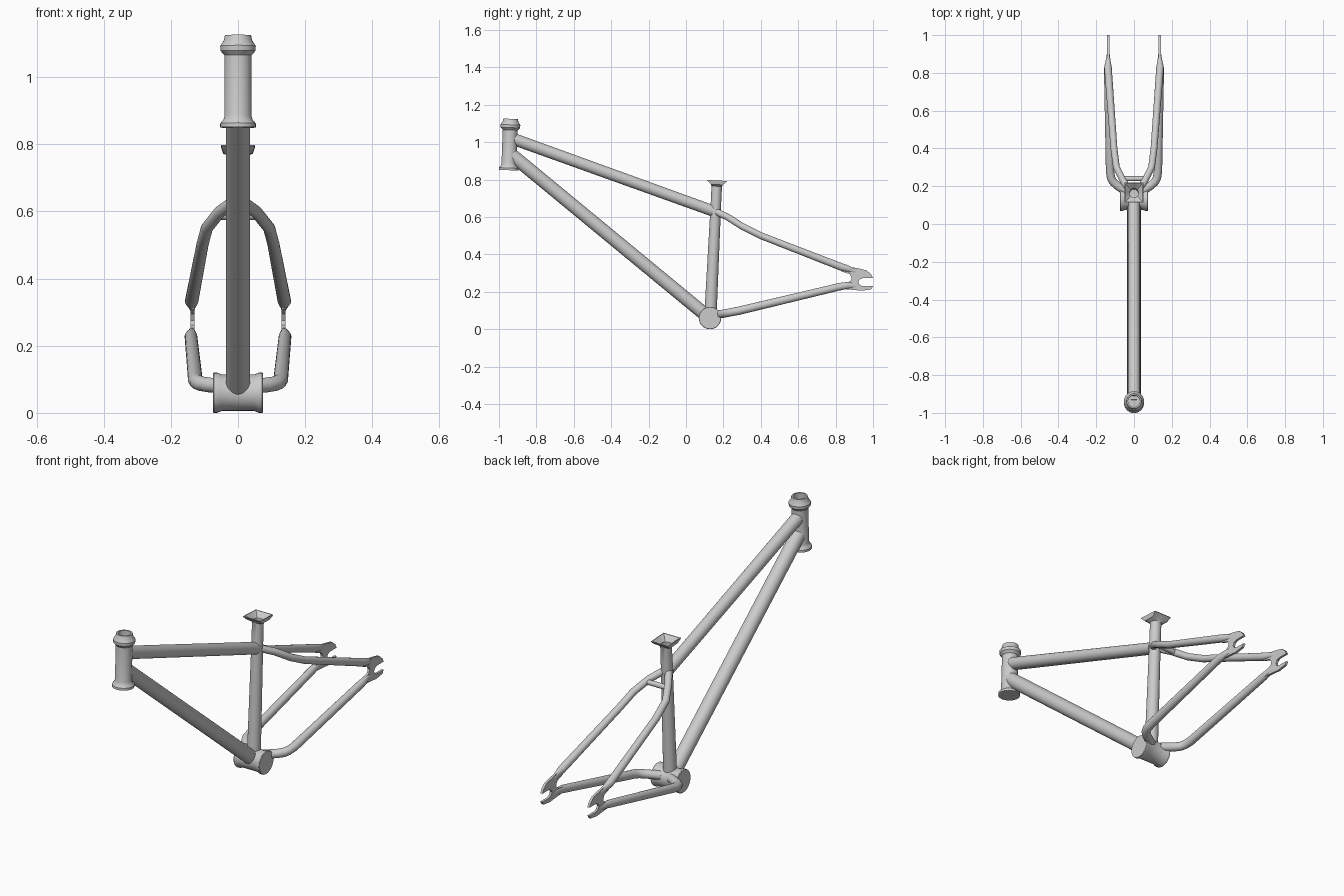
import bpy, bmesh
from math import sin, cos, pi, radians
from mathutils import Vector, Matrix

if "Cube" in bpy.data.objects:
    bpy.data.objects.remove(bpy.data.objects["Cube"])

N = 32


def finish(name, bm):
    bmesh.ops.remove_doubles(bm, verts=bm.verts, dist=1e-5)
    bmesh.ops.recalc_face_normals(bm, faces=bm.faces)
    me = bpy.data.meshes.new(name)
    bm.to_mesh(me)
    bm.free()
    ob = bpy.data.objects.new(name, me)
    bpy.context.collection.objects.link(ob)
    bpy.ops.object.select_all(action='DESELECT')
    ob.select_set(True)
    bpy.context.view_layer.objects.active = ob
    bpy.ops.object.shade_smooth_by_angle(angle=radians(32))
    return ob


def loft(name, rings):
    """Skin a list of point rings and cap both ends."""
    bm = bmesh.new()
    loops = [[bm.verts.new(p) for p in r] for r in rings]
    for a, b in zip(loops, loops[1:]):
        for i in range(len(a)):
            j = (i + 1) % len(a)
            bm.faces.new((a[i], a[j], b[j], b[i]))
    bm.faces.new(loops[0])
    bm.faces.new(loops[-1])
    return finish(name, bm)


def lathe(name, profile, mat):
    return loft(name, [[mat @ Vector((r * cos(2 * pi * i / N), r * sin(2 * pi * i / N), z))
                        for i in range(N)] for r, z in profile])


def tube(name, path, n=24):
    """Sweep an ellipse along (point, side radius, up radius)."""
    pts = [Vector(p) for p, _, _ in path]
    rings = []
    for k, (p, rs, ru) in enumerate(path):
        t = Vector((0, 0, 0))
        if k > 0:
            t += (pts[k] - pts[k - 1]).normalized()
        if k < len(pts) - 1:
            t += (pts[k + 1] - pts[k]).normalized()
        t.normalize()
        side = t.cross(Vector((0, 0, 1))).normalized()
        up = side.cross(t)
        rings.append([pts[k] + side * rs * cos(2 * pi * i / n) + up * ru * sin(2 * pi * i / n)
                      for i in range(n)])
    return loft(name, rings)


# Head tube with flared cups and an open top
tilt = Matrix.Rotation(radians(-2.2), 4, 'X')
lathe("head_tube", [(.053, 0), (.053, .012), (.043, .024), (.04, .035), (.04, .215), (.052, .228),
                    (.053, .243), (.042, .26), (.039, .275), (.031, .275), (.031, .2)],
      Matrix.Translation((0, -.948, .85)) @ tilt)

# Main triangle
tube("top_tube", [((0, -.94, 1.023), .032, .032), ((0, .145, .632), .03, .03)], N)
tube("down_tube", [((0, -.935, .934), .036, .036), ((0, .125, .06), .036, .036)], N)

# Bottom bracket shell along x
lathe("bottom_bracket", [(.058, -.075), (.06, -.072), (.06, -.062), (.054, -.048),
                         (.054, .048), (.06, .062), (.06, .072), (.058, .075)],
      Matrix.Translation((0, .128, .06)) @ Matrix.Rotation(pi / 2, 4, 'Y'))

# Seat tube flaring into a square funnel collar
seat = Matrix.Translation((0, .13, .06)) @ Matrix.Rotation(radians(-2.8), 4, 'X')


def seat_ring(z, hx, hy, square):
    out = []
    for i in range(N):
        c, s = cos(2 * pi * i / N), sin(2 * pi * i / N)
        k = 1 / max(abs(c), abs(s)) if square else 1
        out.append(seat @ Vector((hx * c * k, hy * s * k, z)))
    return out


loft("seat_tube", [seat_ring(*r) for r in [
    (0, .033, .033, 0), (.62, .028, .028, 0), (.705, .028, .028, 0), (.714, .044, .032, 1),
    (.733, .05, .053, 1), (.736, .05, .053, 1), (.736, .046, .049, 1),
    (.712, .024, .024, 0), (.6, .024, .024, 0)]])

# Rear dropout outline in (y, z)
drop = [(.83, .342), (.917, .326), (.965, .315), (.99, .294), (1, .273), (.945, .273),
        (.928, .266), (.921, .251), (.928, .237), (.945, .23), (1, .23), (.99, .213),
        (.94, .206), (.875, .212), (.82, .216), (.826, .245), (.866, .251), (.882, .261),
        (.886, .275), (.876, .294), (.83, .31)]

for s, label in ((-1, "left"), (1, "right")):
    # Seat stay
    tube("seat_stay_" + label, [
        ((s * .015, .165, .627), .018, .018), ((s * .055, .225, .598), .018, .018),
        ((s * .093, .3, .55), .018, .018), ((s * .106, .4, .5), .018, .018),
        ((s * .138, .83, .333), .02, .02), ((s * .137, .87, .322), .012, .017),
        ((s * .136, .91, .308), .006, .01)])
    # Chain stay
    tube("chain_stay_" + label, [
        ((s * .03, .165, .078), .022, .022), ((s * .085, .2, .083), .022, .022),
        ((s * .11, .222, .087), .022, .022), ((s * .122, .245, .092), .022, .022),
        ((s * .127, .28, .098), .022, .022), ((s * .14, .82, .227), .019, .02),
        ((s * .138, .865, .235), .012, .018), ((s * .136, .91, .232), .006, .012)])
    # Dropout plate
    bm = bmesh.new()
    f = bm.faces.new([bm.verts.new((s * .136 - .006, y, z)) for y, z in drop])
    ext = bmesh.ops.extrude_face_region(bm, geom=[f])
    bmesh.ops.translate(bm, vec=(.012, 0, 0),
                        verts=[v for v in ext["geom"] if isinstance(v, bmesh.types.BMVert)])
    finish("dropout_" + label, bm)

# Bridge between the seat stays
tube("stay_bridge", [((-.065, .24, .588), .013, .013), ((.065, .24, .588), .013, .013)])
